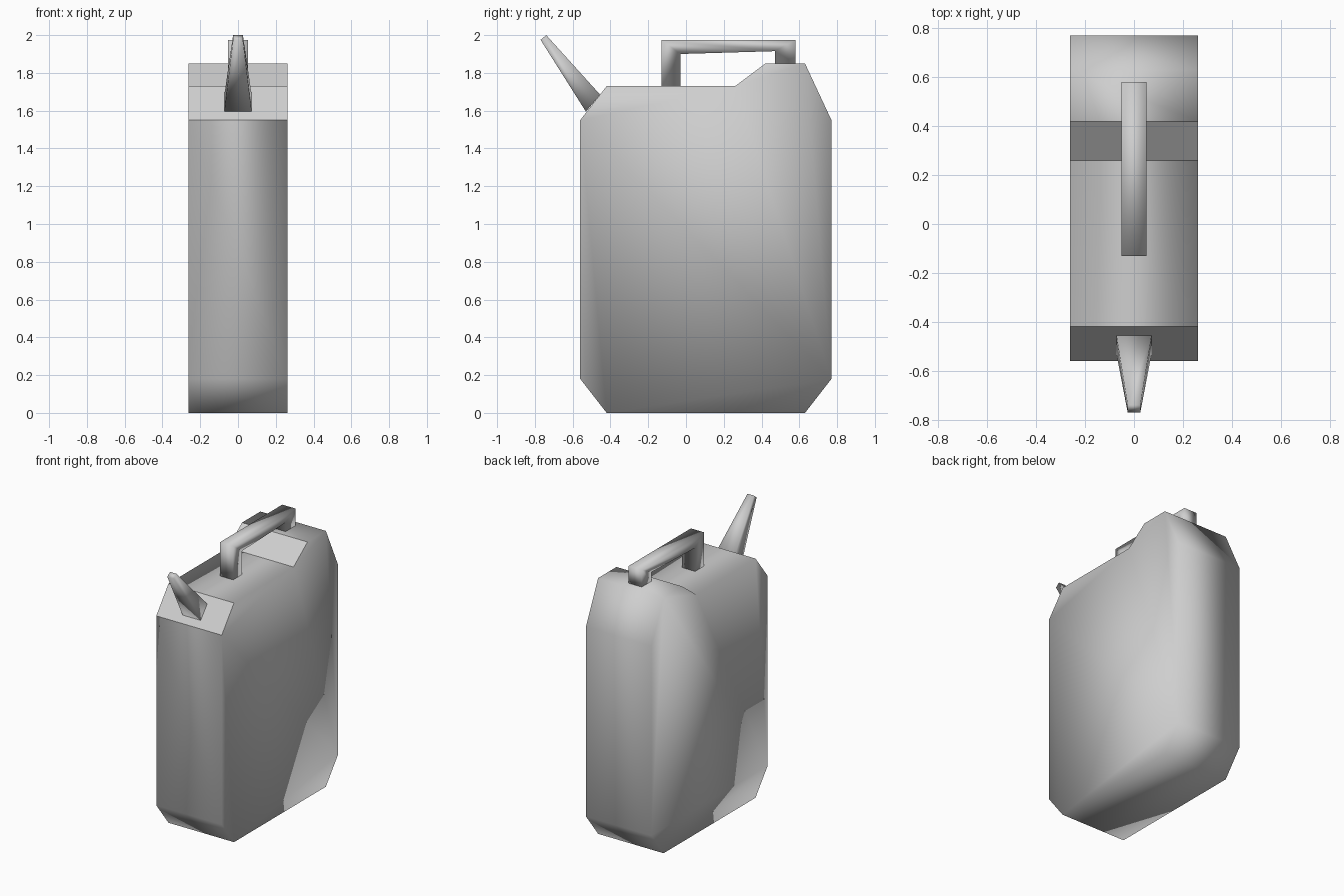
import bpy
import bmesh

cube = bpy.data.objects.get("Cube")
if cube:
    bpy.data.objects.remove(cube, do_unlink=True)

# Single painted finish
paint = bpy.data.materials.new("light_grey_paint")
paint.use_nodes = True
GREY = (0.62, 0.62, 0.62, 1.0)
paint.diffuse_color = GREY
paint.node_tree.nodes["Principled BSDF"].inputs["Base Color"].default_value = GREY


def finish(name, bm):
    """Smooth the mesh and link it as an object."""
    bmesh.ops.recalc_face_normals(bm, faces=bm.faces[:])
    for face in bm.faces:
        face.smooth = True
    mesh = bpy.data.meshes.new(name)
    bm.to_mesh(mesh)
    bm.free()
    mesh.materials.append(paint)
    obj = bpy.data.objects.new(name, mesh)
    bpy.context.collection.objects.link(obj)
    return obj


def loft(name, left_ring, right_ring, sharp_sides=()):
    """Join two matching rings; listed strips get hard borders."""
    bm = bmesh.new()
    a = [bm.verts.new(p) for p in left_ring]
    b = [bm.verts.new(p) for p in right_ring]
    bm.faces.new(a)
    bm.faces.new(b[::-1])
    n = len(a)
    for i in range(n):
        j = (i + 1) % n
        strip = bm.faces.new((a[i], b[i], b[j], a[j]))
        if i in sharp_sides:
            for edge in strip.edges:
                edge.smooth = False
    return finish(name, bm)


def extrude(name, profile, half_width, sharp_sides=()):
    """Side profile in (y, z) drawn out across x."""
    rings = [[(s * half_width, y, z) for y, z in profile] for s in (-1, 1)]
    return loft(name, rings[0], rings[1], sharp_sides)


# Can body: chamfered slab with a raised rear shoulder
body_profile = [
    (-0.42, 0), (0.63, 0), (0.77, 0.18), (0.77, 1.55), (0.63, 1.85),
    (0.42, 1.85), (0.26, 1.73), (-0.42, 1.73), (-0.56, 1.55), (-0.56, 0.18),
]
SLOPE, SPOUT_CHAMFER = 5, 7
extrude("can_body", body_profile, 0.262, (SLOPE, SPOUT_CHAMFER))

# Carry handle: two posts and a bar in one bent piece
handle_profile = [
    (-0.13, 1.73), (-0.13, 1.975), (0.58, 1.975), (0.58, 1.85),
    (0.47, 1.85), (0.47, 1.915), (-0.03, 1.90), (-0.03, 1.73),
]
extrude("carry_handle", handle_profile, 0.052)


# Spout: square tube tapering from the front chamfer to the tip
def spout_ring(low, high, half_width):
    return [(-half_width, *low), (half_width, *low),
            (half_width, *high), (-half_width, *high)]


loft("pouring_spout",
     spout_ring((-0.53, 1.595), (-0.455, 1.685), 0.072),
     spout_ring((-0.77, 1.975), (-0.74, 2.0), 0.026))
